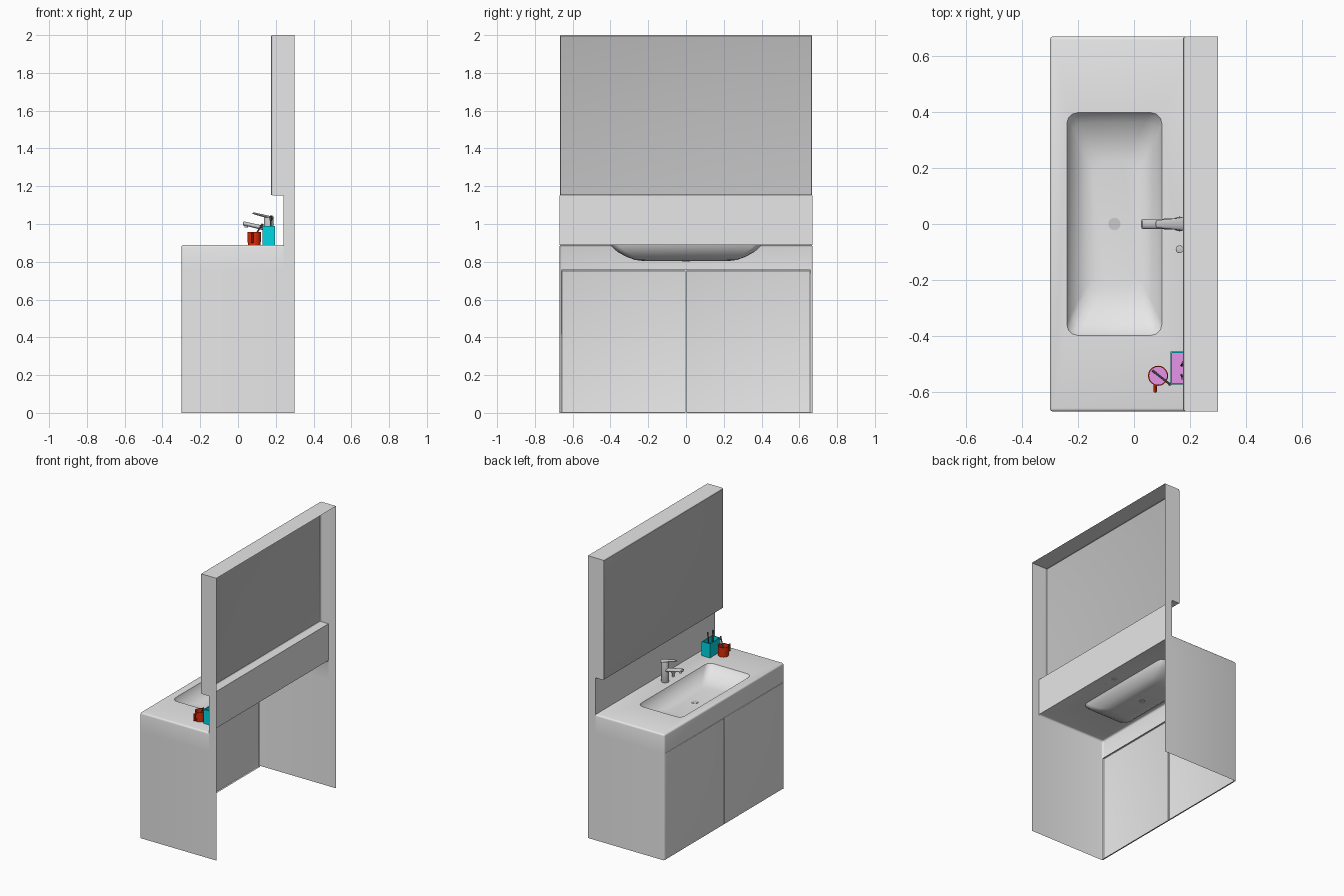
import bpy, bmesh, math
from mathutils import Vector, Matrix

if "Cube" in bpy.data.objects:
    bpy.data.objects.remove(bpy.data.objects["Cube"])


def material(name, rgb):
    m = bpy.data.materials.new(name)
    m.diffuse_color = (*rgb, 1)
    m.use_nodes = True
    m.node_tree.nodes["Principled BSDF"].inputs["Base Color"].default_value = m.diffuse_color
    return m


CABINET = material("cabinet_grey", (.8, .8, .8))
WHITE = material("basin_white", (1, 1, 1))
MIRROR = material("mirror_grey", (.53, .53, .53))
CHROME = material("chrome_grey", (.6, .6, .6))
CYAN = material("cyan", (0, .68, .77))
RED = material("red", (.74, .027, .003))
PINK = material("pink", (.93, .34, .93))
BRUSH = material("brush_dark_grey", (.16, .16, .16))

W = .67            # half width along y
TOP = .89          # counter height


def finish(name, bm, *mats):
    me = bpy.data.meshes.new(name)
    bm.to_mesh(me)
    bm.free()
    for m in mats:
        me.materials.append(m)
    ob = bpy.data.objects.new(name, me)
    bpy.context.collection.objects.link(ob)
    bpy.ops.object.select_all(action='DESELECT')
    ob.select_set(True)
    bpy.context.view_layer.objects.active = ob
    bpy.ops.object.shade_smooth_by_angle(angle=math.radians(35))
    return ob


def box(x0, x1, y0, y1, z0, z1):
    bm = bmesh.new()
    bmesh.ops.create_cube(bm, size=1, matrix=Matrix.Translation(
        ((x0 + x1) / 2, (y0 + y1) / 2, (z0 + z1) / 2)) @ Matrix.Diagonal(
        (x1 - x0, y1 - y0, z1 - z0, 1)))
    return bm


def panel(name, x, y0, y1, z0, z1, mat, r=.005):
    """Front plate with rounded rim, open at the back."""
    bm = box(x, x + .012, y0, y1, z0, z1)
    bm.normal_update()
    bmesh.ops.delete(bm, geom=[f for f in bm.faces if f.normal.x > .9], context='FACES')
    edges = [e for e in bm.edges if all(v.co.x < x + .001 for v in e.verts)]
    bmesh.ops.bevel(bm, geom=edges, offset=r, segments=3, profile=.5, affect='EDGES')
    return finish(name, bm, mat)


def rod(name, p, q, r, mat, r2=None, flat=1, segs=20, rim=0):
    """Round bar from p to q; flat squashes it in the vertical direction."""
    p, q = Vector(p), Vector(q)
    d = q - p
    bm = bmesh.new()
    bmesh.ops.create_cone(bm, cap_ends=True, segments=segs, radius1=r,
                          radius2=r if r2 is None else r2, depth=d.length)
    if rim:
        caps = [e for e in bm.edges if any(len(f.verts) > 4 for f in e.link_faces)]
        bmesh.ops.bevel(bm, geom=caps, offset=rim, segments=2, profile=.5, affect='EDGES')
    bm.transform(Matrix.Diagonal((flat, 1, 1, 1)))
    z = d.normalized()
    y = Vector((0, 1, 0))
    x = y.cross(z).normalized()
    y = z.cross(x)
    bm.transform(Matrix.Translation((p + q) / 2) @ Matrix((x, y, z)).transposed().to_4x4())
    return finish(name, bm, mat)


# Cabinet shell: rounded front and top edges, open back and bottom, sunk basin
bm = box(-.3, .24, -W, W, 0, TOP)
mid = [(e, (e.verts[0].co + e.verts[1].co) / 2) for e in bm.edges]
rounded = [e for e, c in mid if (c.x < -.29 and c.z > .1) or (c.z > .88 and abs(c.y) > .6)]
bmesh.ops.bevel(bm, geom=rounded, offset=.012, segments=3, profile=.5, affect='EDGES')
bmesh.ops.bisect_plane(bm, geom=bm.verts[:] + bm.edges[:] + bm.faces[:],
                       plane_co=(0, 0, .756), plane_no=(0, 0, 1))
bm.normal_update()
top = next(f for f in bm.faces if f.normal.z > .99)
outer = list(top.verts)
gone = [f for f in bm.faces if f.normal.x > .99 or abs(f.normal.z) > .99
        or (f.normal.x < -.99 and f.calc_center_median().z < .756)]
bmesh.ops.delete(bm, geom=gone, context='FACES')


def basin_ring(hx, hy, r, z):
    vs = []
    for k, (sx, sy) in enumerate(((1, 1), (-1, 1), (-1, -1), (1, -1))):
        for i in range(4):
            a = math.pi / 2 * (k + i / 3)
            vs.append(bm.verts.new((-.07 + sx * (hx - r) + r * math.cos(a),
                                    sy * (hy - r) + r * math.sin(a), z)))
    return vs


rings = [basin_ring(*s) for s in ((.17, .398, .04, TOP), (.166, .39, .042, .877),
                                  (.153, .362, .045, .852), (.13, .315, .045, .826),
                                  (.105, .27, .045, .81), (.075, .225, .045, .804))]
basin = []
n = len(rings[0])
for a, b in zip(rings, rings[1:]):
    basin += [bm.faces.new((a[i], a[(i + 1) % n], b[(i + 1) % n], b[i])) for i in range(n)]
basin.append(bm.faces.new(rings[-1]))
loops = []
for loop in (outer, rings[0]):
    for a, b in zip(loop, loop[1:] + loop[:1]):
        loops.append(bm.edges.get((a, b)) or bm.edges.new((a, b)))
res = bmesh.ops.triangle_fill(bm, edges=loops, use_beauty=True, normal=(0, 0, 1))
basin += [g for g in res['geom'] if isinstance(g, bmesh.types.BMFace)]
bm.normal_update()
for f in basin:
    f.material_index = 1
    if f.normal.z < 0:
        f.normal_flip()
finish("cabinet_with_basin", bm, CABINET, WHITE)

# Doors
for side, s in (("left", 1), ("right", -1)):
    y0, y1 = sorted((s * .0015, s * .659))
    panel(side + "_door", -.3, y0, y1, 0, .753, CABINET)

# Back column: stepped sides, top, ledge and backsplash
prof = [(.24, 0), (.3, 0), (.3, 2), (.182, 2), (.182, 1.15), (.24, 1.15), (.24, TOP)]
bm = bmesh.new()
right = [bm.verts.new((x, -W, z)) for x, z in prof]
left = [bm.verts.new((x, W, z)) for x, z in prof]
bm.faces.new(right)
bm.faces.new(left[::-1])
for i in (2, 4, 5):
    bm.faces.new((right[i + 1], right[i], left[i], left[i + 1]))
finish("back_column", bm, CABINET)

# Mirror
panel("mirror", .175, -.666, .666, 1.153, 1.997, MIRROR, .003)

# Faucet, pop-up knob and drain
rod("faucet_body", (.163, 0, TOP), (.163, 0, 1.035), .026, CHROME, .024, rim=.003)
rod("faucet_spout", (.165, 0, .972), (.027, 0, 1.004), .02, CHROME, .017, .6, rim=.003)
rod("faucet_aerator", (.043, 0, .982), (.043, 0, .998), .009, CHROME)
rod("faucet_lever", (.188, 0, 1.03), (.078, 0, 1.058), .024, CHROME, .013, .35, rim=.003)
rod("knob_stem", (.163, -.09, TOP), (.163, -.09, .915), .007, CHROME)
rod("knob_cap", (.163, -.09, .915), (.163, -.09, .925), .014, CHROME, rim=.002)
rod("drain", (-.07, 0, .802), (-.07, 0, .807), .022, CHROME, segs=16)


def hollow(bm, wall, depth):
    """Sink the top face and paint the bottom of the hole."""
    bm.normal_update()
    t = max((f for f in bm.faces if f.normal.z > .9), key=lambda f: f.calc_center_median().z)
    bmesh.ops.inset_region(bm, faces=[t], thickness=wall)
    d = bmesh.ops.extrude_discrete_faces(bm, faces=[t])['faces'][0]
    bmesh.ops.translate(bm, verts=d.verts, vec=(0, 0, -depth))
    d.material_index = 1


# Brush holder
bm = box(.131, .196, -.573, -.455, TOP, .99)
hollow(bm, .007, .085)
finish("brush_holder", bm, CYAN, PINK)

# Cup with handle
CX, CY = .086, -.542
bm = bmesh.new()
bmesh.ops.create_cone(bm, cap_ends=True, segments=20, radius1=.034, radius2=.036, depth=.068,
                      matrix=Matrix.Translation((CX, CY, TOP + .034)))
hollow(bm, .004, .06)
finish("cup", bm, RED, PINK)
hx, hy = CX - .01, CY - .032
for name, a, b in (("top", (0, .95), (-.024, .945)), ("grip", (-.022, .95), (-.022, .904)),
                   ("bottom", (0, .905), (-.024, .909))):
    rod("cup_handle_" + name, (hx, hy + a[0], a[1]), (hx, hy + b[0], b[1]), .007, RED, segs=10)

# Toothbrushes
for i, (p, q) in enumerate((((.17, -.505, .91), (.176, -.495, 1.045)),
                            ((.17, -.54, .91), (.174, -.55, 1.04)),
                            ((.068, -.525, .90), (.128, -.572, 1.0)))):
    rod(f"toothbrush_{i + 1}", p, q, .004, BRUSH, segs=8)
    rod(f"toothbrush_head_{i + 1}", Vector(q) - Vector((0, 0, .022)), q, .006, BRUSH, segs=8)
